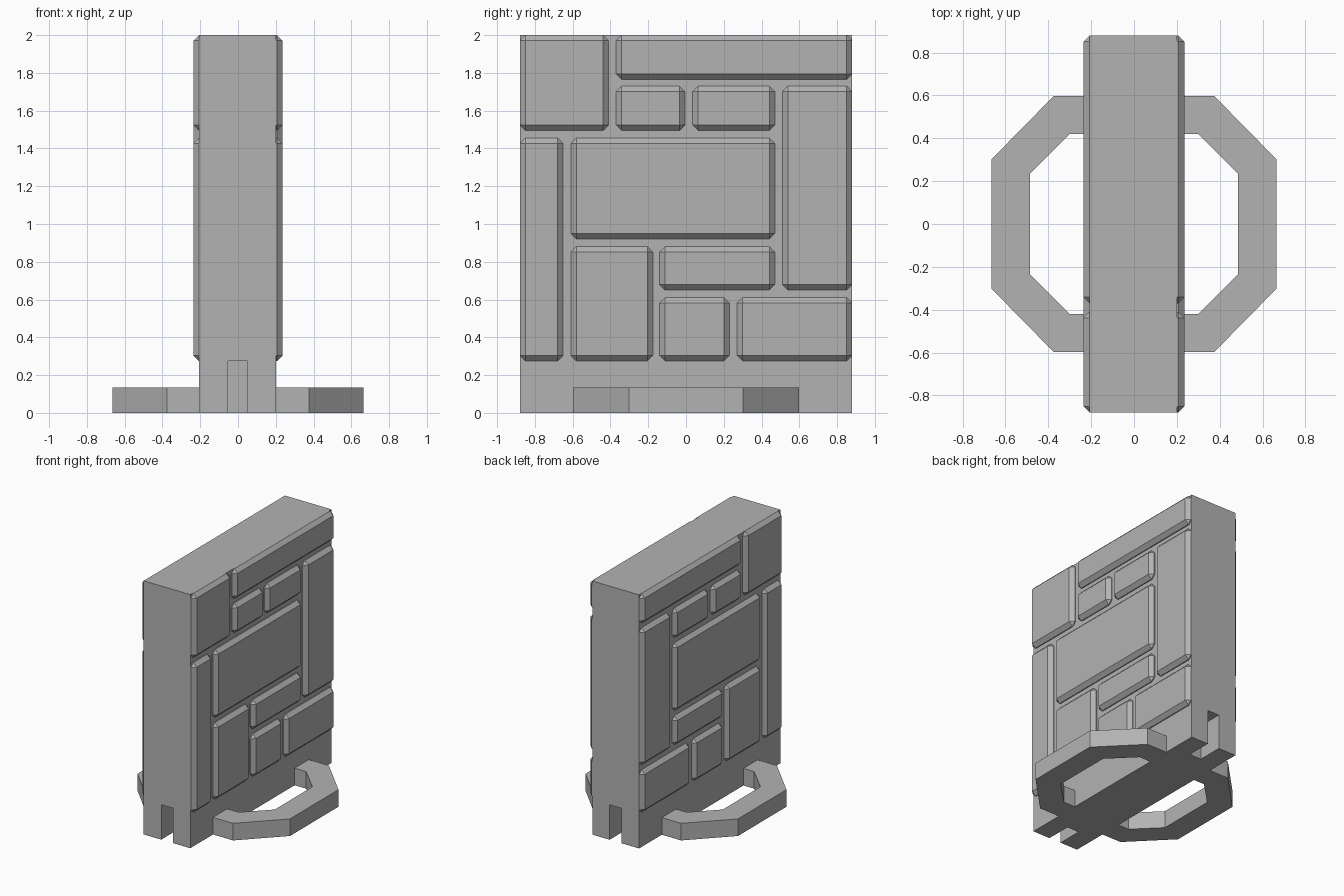
import bpy, bmesh
from mathutils import Vector

if "Cube" in bpy.data.objects:
    bpy.data.objects.remove(bpy.data.objects["Cube"])

stone = bpy.data.materials.new("grey stone")
stone.diffuse_color = (0.45, 0.45, 0.45, 1)
stone.use_nodes = True
stone.node_tree.nodes["Principled BSDF"].inputs["Base Color"].default_value = stone.diffuse_color


def add_object(name, bm):
    bmesh.ops.recalc_face_normals(bm, faces=bm.faces)
    mesh = bpy.data.meshes.new(name)
    bm.to_mesh(mesh)
    bm.free()
    mesh.materials.append(stone)
    obj = bpy.data.objects.new(name, mesh)
    bpy.context.collection.objects.link(obj)
    return obj


def box_mesh(lo, hi):
    lo, hi = Vector(lo), Vector(hi)
    bm = bmesh.new()
    bmesh.ops.create_cube(bm, size=1)
    for v in bm.verts:
        v.co = Vector((v.co[i] * (hi[i] - lo[i]) + (lo[i] + hi[i]) / 2) for i in range(3))
    return bm


# Wall slab with a joining slot cut into the foot of each end
LEFT, RIGHT = -0.207, 0.2
slab = add_object("wall_slab", box_mesh((LEFT, -0.88, 0), (RIGHT, 0.88, 2)))
for end, (y0, y1) in {"front": (-1, -0.68), "back": (0.68, 1)}.items():
    cutter = add_object(end + "_slot_cutter", box_mesh((-0.053, y0, -0.1), (0.05, y1, 0.275)))
    cutter.hide_render = True
    cutter.hide_set(True)
    cut = slab.modifiers.new(end + "_slot", 'BOOLEAN')
    cut.operation = 'DIFFERENCE'
    cut.solver = 'EXACT'
    cut.object = cutter

# Bevelled stone blocks on both faces: y0, y1, z0, z1
BLOCKS = [
    (-0.88, -0.41, 1.495, 2.0), (-0.37, 0.88, 1.765, 2.0),
    (-0.37, -0.005, 1.495, 1.73), (0.035, 0.47, 1.495, 1.73),
    (0.51, 0.88, 0.65, 1.73), (-0.88, -0.65, 0.275, 1.455),
    (-0.61, 0.47, 0.92, 1.455), (-0.61, -0.175, 0.275, 0.88),
    (-0.14, 0.47, 0.65, 0.88), (-0.14, 0.23, 0.275, 0.61),
    (0.27, 0.88, 0.275, 0.61),
]


def stone_block(name, side, y0, y1, z0, z1):
    inner = RIGHT - 0.002 if side > 0 else LEFT + 0.002
    outer = side * 0.236
    bm = box_mesh((min(inner, outer), y0, z0), (max(inner, outer), y1, z1))
    # bevel every edge except those against the slab
    edges = [e for e in bm.edges if any(abs(v.co.x - outer) < 1e-4 for v in e.verts)]
    bmesh.ops.bevel(bm, geom=edges, offset=0.029, segments=1, affect='EDGES')
    return add_object(name, bm)


for side, label in ((1, "right"), (-1, "left")):
    for i, rect in enumerate(BLOCKS):
        stone_block(f"{label}_stone_block_{i + 1}", side, *rect)

# Octagonal stand: one half ring on each side of the slab
HALF = [(0.375, 0.597), (0.665, 0.302)]
INNER = [(0.485, 0.235), (0.3, 0.42)]
for side, label, wall in ((1, "right", RIGHT), (-1, "left", -LEFT)):
    quarter_out = [(wall, 0.597)] + HALF
    quarter_in = INNER + [(wall, 0.42)]
    outline = quarter_out + [(x, -y) for x, y in reversed(quarter_out)]
    outline += [(x, -y) for x, y in reversed(quarter_in)] + quarter_in
    bm = bmesh.new()
    face = bm.faces.new([bm.verts.new((side * x, y, 0)) for x, y in outline])
    grown = bmesh.ops.extrude_face_region(bm, geom=[face])
    bmesh.ops.translate(bm, vec=(0, 0, 0.135),
                        verts=[v for v in grown["geom"] if isinstance(v, bmesh.types.BMVert)])
    add_object(label + "_stand_ring", bm)
